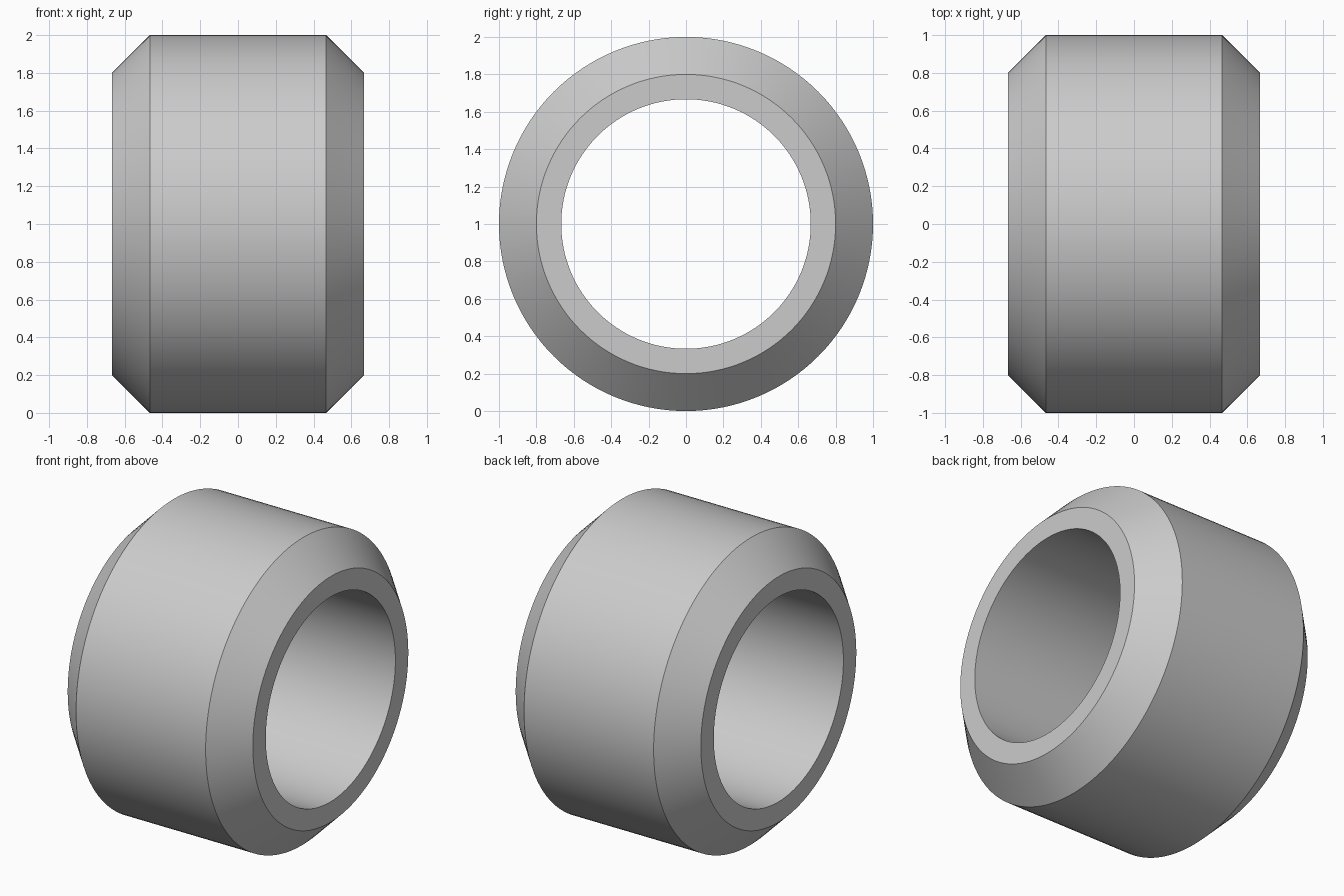
import bpy
import bmesh
from math import radians, tau
from mathutils import Matrix, Vector

cube = bpy.data.objects.get("Cube")
if cube:
    bpy.data.objects.remove(cube, do_unlink=True)

SEGMENTS = 128
RADIUS, BORE, HALF_WIDTH, CHAMFER = 1.0, 0.667, 0.667, 0.2

# Plain grey metal
grey = bpy.data.materials.new("grey metal")
grey.use_nodes = True
colour = (0.6, 0.6, 0.6, 1)
grey.diffuse_color = colour
grey.node_tree.nodes["Principled BSDF"].inputs["Base Color"].default_value = colour

# Ring cross-section as (x, radius): bore, end faces, chamfers and outer wall
rim = RADIUS - CHAMFER
wall = HALF_WIDTH - CHAMFER
half = [(HALF_WIDTH, BORE), (HALF_WIDTH, rim), (wall, RADIUS)]
profile = half + [(-x, r) for x, r in reversed(half)]

# Sweep the section around the x axis
bm = bmesh.new()
rings = []
for i in range(SEGMENTS):
    turn = Matrix.Rotation(tau * i / SEGMENTS, 3, "X")
    rings.append([bm.verts.new(turn @ Vector((x, 0, r))) for x, r in profile])
for i, ring in enumerate(rings):
    following = rings[(i + 1) % SEGMENTS]
    for j in range(len(profile)):
        k = (j + 1) % len(profile)
        bm.faces.new((ring[j], ring[k], following[k], following[j]))
bmesh.ops.recalc_face_normals(bm, faces=bm.faces)

mesh = bpy.data.meshes.new("chamfered_ring")
bm.to_mesh(mesh)
bm.free()
mesh.materials.append(grey)
ring_object = bpy.data.objects.new("chamfered_ring", mesh)
ring_object.location.z = RADIUS
bpy.context.collection.objects.link(ring_object)

# Smooth round walls with crisp chamfer edges
bpy.ops.object.select_all(action="DESELECT")
ring_object.select_set(True)
bpy.context.view_layer.objects.active = ring_object
bpy.ops.object.shade_smooth_by_angle(angle=radians(30))
